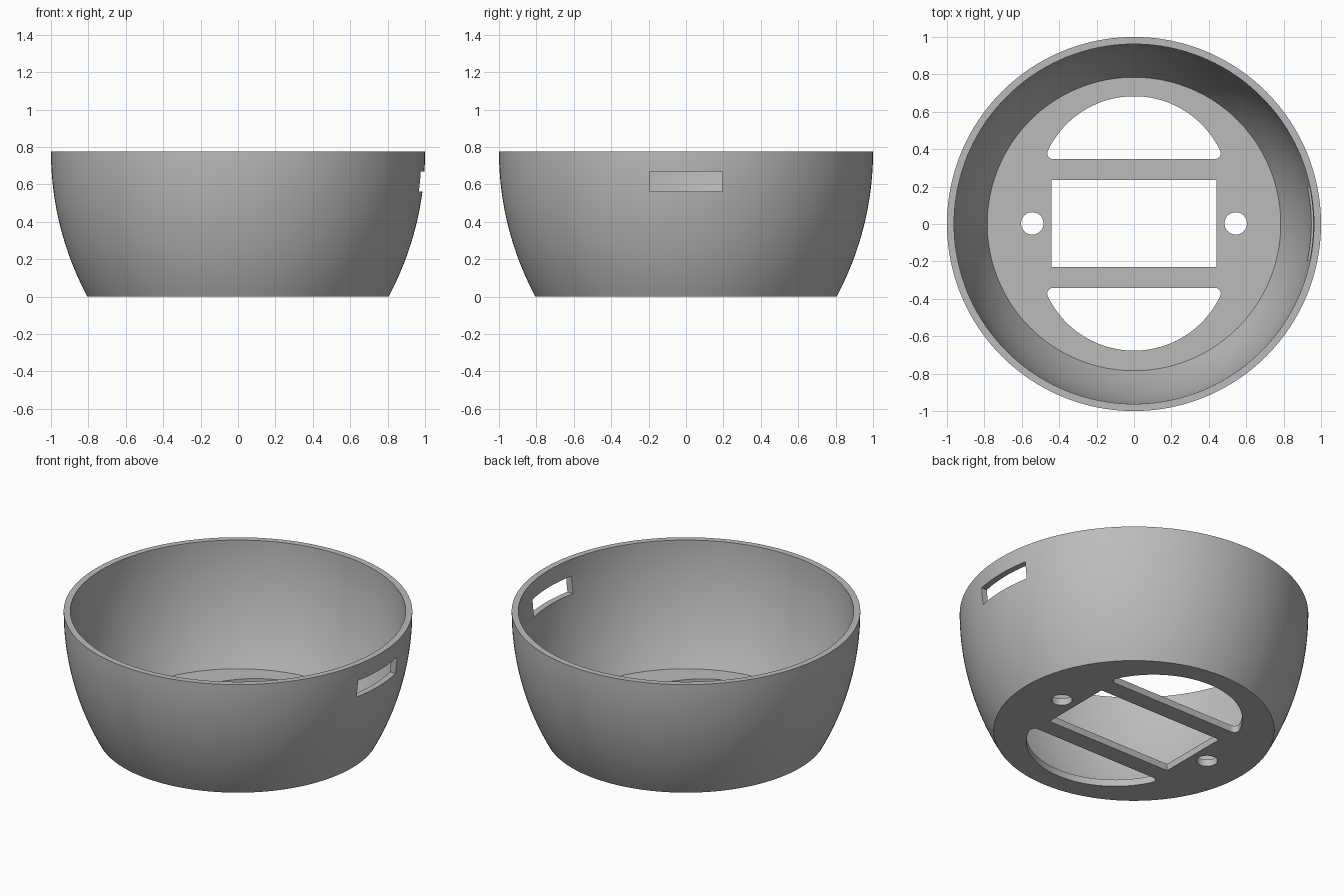
import bpy, bmesh
from math import sin, cos, pi, sqrt, atan2, asin
from mathutils import Vector

if "Cube" in bpy.data.objects:
    bpy.data.objects.remove(bpy.data.objects["Cube"], do_unlink=True)

HEIGHT, FLOOR, WALL = 0.775, 0.043, 0.038
ARC = 1.637          # radius of the outer wall curve
STEPS, SEGMENTS = 24, 160
SHIFT = 0.003        # holes sit slightly towards the back

grey = bpy.data.materials.new("plain grey")
grey.use_nodes = True
colour = (0.5, 0.5, 0.5, 1)
grey.diffuse_color = colour
grey.node_tree.nodes["Principled BSDF"].inputs["Base Color"].default_value = colour


def make_object(name, bm):
    bmesh.ops.recalc_face_normals(bm, faces=bm.faces)
    mesh = bpy.data.meshes.new(name)
    bm.to_mesh(mesh)
    bm.free()
    mesh.materials.append(grey)
    obj = bpy.data.objects.new(name, mesh)
    bpy.context.collection.objects.link(obj)
    return obj


def wall_curve(rim, radius, z0):
    """Arc that is vertical at the rim and closes in towards the base."""
    zs = [z0 + (HEIGHT - z0) * i / STEPS for i in range(STEPS + 1)]
    return [(rim - radius + sqrt(radius ** 2 - (HEIGHT - z) ** 2), z) for z in zs]


def prism(name, outline, z0, z1):
    bm = bmesh.new()
    face = bm.faces.new([bm.verts.new((x, y, z0)) for x, y in outline])
    top = bmesh.ops.extrude_face_region(bm, geom=[face])["geom"]
    bmesh.ops.translate(bm, vec=(0, 0, z1 - z0),
                        verts=[v for v in top if isinstance(v, bmesh.types.BMVert)])
    return make_object(name, bm)


def arc(cx, cy, r, a, b, n):
    return [(cx + r * cos(a + (b - a) * i / n), cy + r * sin(a + (b - a) * i / n))
            for i in range(n + 1)]


def box(x0, x1, y0, y1):
    return [(x0, y0), (x1, y0), (x1, y1), (x0, y1)]


# Bowl: revolved wall, then the two floor discs
bm = bmesh.new()
profile = wall_curve(1, ARC, 0) + wall_curve(1 - WALL, ARC - WALL, FLOOR)[::-1]
verts = [bm.verts.new((r, 0, z)) for r, z in profile]
edges = [bm.edges.new(pair) for pair in zip(verts, verts[1:])]
bmesh.ops.spin(bm, geom=verts + edges, cent=(0, 0, 0), axis=(0, 0, 1),
               angle=2 * pi, steps=SEGMENTS, use_merge=True)
bmesh.ops.remove_doubles(bm, verts=bm.verts, dist=0.0001)
bmesh.ops.holes_fill(bm, edges=[e for e in bm.edges if e.is_boundary], sides=0)
bowl = make_object("bowl", bm)

# Floor openings: central rectangle, two screw holes, two rounded segments
low, high = -0.1, 0.2
cutters = [prism("centre_cutter", box(-0.44, 0.44, SHIFT - 0.232, SHIFT + 0.232), low, high)]

base, centre, big, fillet = 0.345, 0.17, 0.51, 0.03
fy = base + fillet
fx = sqrt((big - fillet) ** 2 - (fy - centre) ** 2)
tangent = atan2(fy - centre, fx)
segment = (arc(fx, fy, fillet, -pi / 2, tangent, 10)
           + arc(0, centre, big, tangent, pi - tangent, 64)[1:-1]
           + arc(-fx, fy, fillet, pi - tangent, 1.5 * pi, 10))
for side in (-1, 1):
    hole = arc(side * 0.544, SHIFT, 0.06, 0, 2 * pi, 40)[:-1]
    cutters.append(prism("screw_cutter", hole, low, high))
    cutters.append(prism("segment_cutter", [(x, side * y + SHIFT) for x, y in segment], low, high))

# Slot through the left wall
cutters.append(prism("slot_cutter", box(0.8, 1.2, -0.195, 0.195), 0.563, 0.67))

bpy.context.view_layer.objects.active = bowl
bowl.select_set(True)
for cutter in cutters:
    cutter.hide_render = True
    cut = bowl.modifiers.new("cut", "BOOLEAN")
    cut.operation, cut.solver, cut.object = "DIFFERENCE", "EXACT", cutter
    bpy.ops.object.modifier_apply(modifier=cut.name)
    bpy.data.objects.remove(cutter, do_unlink=True)

bpy.ops.object.select_all(action="DESELECT")
bowl.select_set(True)
bpy.ops.object.shade_smooth_by_angle(angle=pi / 6)
